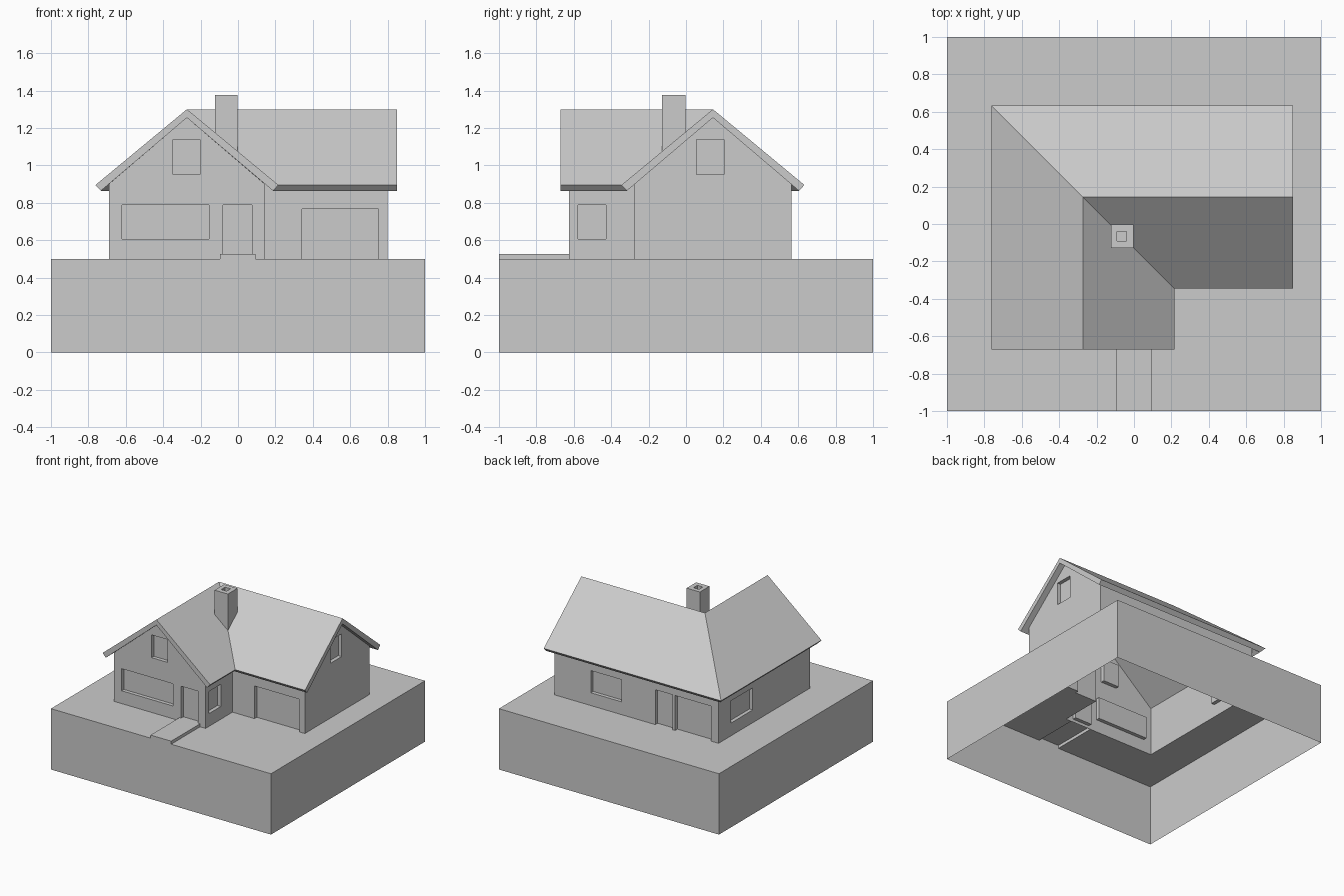
import bpy, bmesh
from mathutils import Vector

if "Cube" in bpy.data.objects:
    bpy.data.objects.remove(bpy.data.objects["Cube"])

GROUND, EAVE, APEX = 0.5, 0.90, 1.255
X0, X1, X2 = -0.69, 0.143, 0.80        # left, inner, right walls
Y0, Y1, Y2 = -0.625, -0.275, 0.563     # front, inner, back walls
RX, RY = -0.273, 0.144                 # ridge lines


def finish(bm, name):
    bmesh.ops.remove_doubles(bm, verts=bm.verts, dist=1e-5)
    mesh = bpy.data.meshes.new(name)
    bm.to_mesh(mesh)
    bm.free()
    ob = bpy.data.objects.new(name, mesh)
    bpy.context.collection.objects.link(ob)
    return ob


def face(bm, pts):
    return bm.faces.new([bm.verts.new(p) for p in pts])


def slice_and_remove(bm, rects):
    """Cut a flat sheet in (u, v) along every rectangle and remove the cells inside."""
    for u0, u1, v0, v1 in rects:
        for axis, c in ((0, u0), (0, u1), (1, v0), (1, v1)):
            n = Vector((0, 0, 0))
            n[axis] = 1
            bmesh.ops.bisect_plane(bm, geom=bm.verts[:] + bm.edges[:] + bm.faces[:],
                                   plane_co=n * c, plane_no=n, dist=1e-5)
    inside = [f for f in bm.faces for u0, u1, v0, v1 in rects
              if u0 < f.calc_center_median().x < u1 and v0 < f.calc_center_median().y < v1]
    bmesh.ops.delete(bm, geom=list(set(inside)), context='FACES')


def wall(name, axis, pos, out, u0, u1, openings, gable=None, depth=0.03):
    """Wall sheet at axis=pos facing out, with recessed panels at the openings."""
    bm = bmesh.new()
    outline = [(u0, GROUND, 0), (u1, GROUND, 0), (u1, EAVE, 0)]
    if gable is not None:
        outline.append((gable, APEX, 0))
    face(bm, outline + [(u0, EAVE, 0)])
    slice_and_remove(bm, openings)
    for a, b, c, d in openings:
        ring = [(a, c), (b, c), (b, d), (a, d)]
        face(bm, [(u, v, -depth) for u, v in ring])
        for i in range(4):
            p, q = ring[i], ring[(i + 1) % 4]
            face(bm, [(*p, -depth), (*p, 0), (*q, 0), (*q, -depth)][::-1])
    for v in bm.verts:
        u, z, d = v.co
        w = pos + out * d
        v.co = (w, u, z) if axis == 'x' else (u, w, z)
    # local frame is mirrored for these two directions
    if (axis == 'x' and out < 0) or (axis == 'y' and out > 0):
        bmesh.ops.reverse_faces(bm, faces=bm.faces[:])
    return finish(bm, name)


# ground block: open underneath, with holes below the house and path
bm = bmesh.new()
face(bm, [(-1, -1, GROUND), (1, -1, GROUND), (1, 1, GROUND), (-1, 1, GROUND)])
slice_and_remove(bm, [(X0, X1, Y0, Y2), (X0, X2, Y1, Y2), (-0.095, 0.093, -1, Y0)])
corners = [(-1, -1), (1, -1), (1, 1), (-1, 1)]
for i in range(4):
    p, q = corners[i], corners[(i + 1) % 4]
    face(bm, [(*p, 0), (*q, 0), (*q, GROUND), (*p, GROUND)])
finish(bm, "ground_block")

# raised front path
bm = bmesh.new()
a, b, t = -0.095, 0.093, 0.525
face(bm, [(a, -1, t), (b, -1, t), (b, Y0, t), (a, Y0, t)])
face(bm, [(a, -1, GROUND), (b, -1, GROUND), (b, -1, t), (a, -1, t)])
face(bm, [(b, -1, GROUND), (b, Y0, GROUND), (b, Y0, t), (b, -1, t)])
face(bm, [(a, Y0, GROUND), (a, -1, GROUND), (a, -1, t), (a, Y0, t)])
finish(bm, "front_path")

# walls with windows, doors and garage
LOW, HIGH = 0.605, 0.787
wall("front_gable_wall", 'y', Y0, -1, X0, X1,
     [(-0.62, -0.155, LOW, HIGH), (-0.08, 0.075, t, HIGH), (-0.348, -0.202, 0.95, 1.137)], RX)
wall("garage_wall", 'y', Y1, -1, X1, X2, [(0.343, 0.75, GROUND, 0.768)])
wall("inner_side_wall", 'x', X1, 1, Y0, Y1, [(-0.578, -0.427, LOW, HIGH)])
wall("right_gable_wall", 'x', X2, 1, Y1, Y2, [(0.057, 0.203, 0.95, 1.137)], RY)
wall("back_wall", 'y', Y2, 1, X0, X2,
     [(0.19, 0.47, LOW, HIGH), (-0.27, -0.115, GROUND, HIGH), (-0.62, -0.295, GROUND, HIGH)])
wall("left_wall", 'x', X0, -1, Y0, Y2, [(0.12, 0.40, LOW, HIGH)])

# roof: chevron profile swept round the L with a mitred corner
profile = [(-0.489, 0.895), (0, 1.30), (0.489, 0.895),
           (0.46, 0.864), (0, APEX), (-0.46, 0.864)]
bm = bmesh.new()
rings = [[bm.verts.new(p) for p in pts] for pts in (
    [(RX - d, -0.67, z) for d, z in profile],
    [(RX - d, RY + d, z) for d, z in profile],
    [(0.85, RY + d, z) for d, z in profile])]
for r, s in zip(rings, rings[1:]):
    for i in range(6):
        j = (i + 1) % 6
        bm.faces.new([r[i], r[j], s[j], s[i]])
for r in (rings[0], rings[2]):          # gable end trims, left and right halves
    bm.faces.new([r[0], r[1], r[4], r[5]])
    bm.faces.new([r[1], r[2], r[3], r[4]])
bmesh.ops.recalc_face_normals(bm, faces=bm.faces[:])
finish(bm, "roof")


# chimney: sides follow the roof valley, with a sunken flue on top
def roof_z(x, y):
    return 1.30 - 0.828 * min(abs(x - RX), abs(y - RY))


def square(x0, x1, y0, y1):
    return [(x0, y0), (x1, y0), (x1, y1), (x0, y1)]


TOP = 1.375
outer = square(-0.123, -0.003, -0.128, -0.004)
inner = square(-0.09, -0.04, -0.09, -0.04)
bm = bmesh.new()
loops = [[(x, y, roof_z(x, y) - 0.01) for x, y in outer],
         [(x, y, TOP) for x, y in outer],
         [(x, y, TOP) for x, y in inner],
         [(x, y, TOP - 0.04) for x, y in inner]]
for lo, hi in zip(loops, loops[1:]):
    for i in range(4):
        j = (i + 1) % 4
        face(bm, [lo[i], lo[j], hi[j], hi[i]])
face(bm, loops[3])
finish(bm, "chimney")
